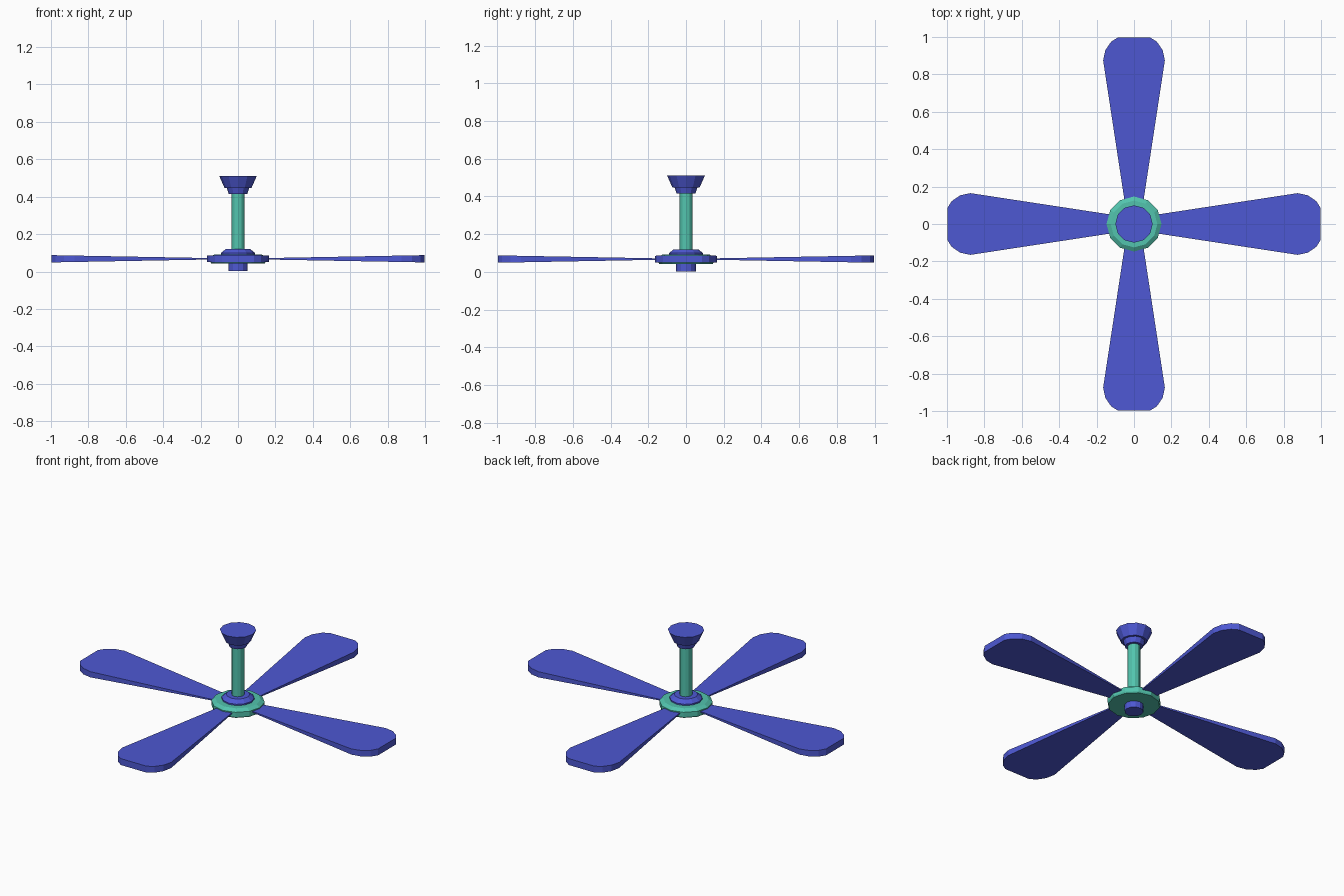
import bpy, bmesh, math

cube = bpy.data.objects.get("Cube")
if cube:
    bpy.data.objects.remove(cube, do_unlink=True)


def make_material(name, color):
    mat = bpy.data.materials.new(name)
    mat.use_nodes = True
    mat.diffuse_color = color
    mat.node_tree.nodes["Principled BSDF"].inputs["Base Color"].default_value = color
    return mat


blue = make_material("blue", (0.075, 0.098, 0.65, 1))
teal = make_material("teal", (0.085, 0.55, 0.42, 1))


def finish(bm, name, mat):
    bmesh.ops.recalc_face_normals(bm, faces=bm.faces)
    mesh = bpy.data.meshes.new(name)
    bm.to_mesh(mesh)
    bm.free()
    mesh.materials.append(mat)
    obj = bpy.data.objects.new(name, mesh)
    bpy.context.collection.objects.link(obj)
    return obj


def turned(name, profile, sides, mat):
    """Flat-faced solid turned about z from (radius, height) pairs."""
    bm = bmesh.new()
    rings = []
    for r, z in profile:
        angles = [math.tau * i / sides for i in range(sides)]
        rings.append([bm.verts.new((r * math.cos(a), r * math.sin(a), z)) for a in angles])
    for low, high in zip(rings, rings[1:]):
        for i in range(sides):
            j = (i + 1) % sides
            bm.faces.new((low[i], low[j], high[j], high[i]))
    bm.faces.new(rings[0])
    bm.faces.new(rings[-1])
    return finish(bm, name, mat)


# Hub, rod and ceiling mount
turned("bottom_cap", [(0.052, 0.003), (0.052, 0.043)], 12, blue)
turned("motor_housing", [(0.142, 0.042), (0.147, 0.05), (0.147, 0.078), (0.125, 0.092)], 12, teal)
turned("rod_collar", [(0.09, 0.09), (0.09, 0.1), (0.065, 0.12)], 12, blue)
turned("down_rod", [(0.035, 0.09), (0.035, 0.43)], 12, teal)
turned("mount_neck", [(0.05, 0.415), (0.06, 0.447), (0.06, 0.46)], 12, blue)
turned("ceiling_canopy", [(0.072, 0.447), (0.1, 0.51)], 12, blue)

# Blades: half outline as (distance, half width), thickening to the tip
OUTLINE = [(0.12, 0.05), (0.875, 0.165), (0.93, 0.153), (0.975, 0.122), (0.998, 0.085)]
MID_Z = 0.068


def blade(name, angle):
    bm = bmesh.new()
    c, s = math.cos(angle), math.sin(angle)
    outline = OUTLINE + [(d, -w) for d, w in reversed(OUTLINE)]
    loops = []
    for side in (-1, 1):
        loop = []
        for d, w in outline:
            z = MID_Z + side * (0.001 + 0.0185 * d)
            loop.append(bm.verts.new((d * c - w * s, d * s + w * c, z)))
        bm.faces.new(loop)
        loops.append(loop)
    n = len(outline)
    for i in range(n):
        j = (i + 1) % n
        bm.faces.new((loops[0][i], loops[0][j], loops[1][j], loops[1][i]))
    return finish(bm, name, blue)


for i, label in enumerate(("left", "back", "right", "front")):
    blade(label + "_blade", i * math.pi / 2)
